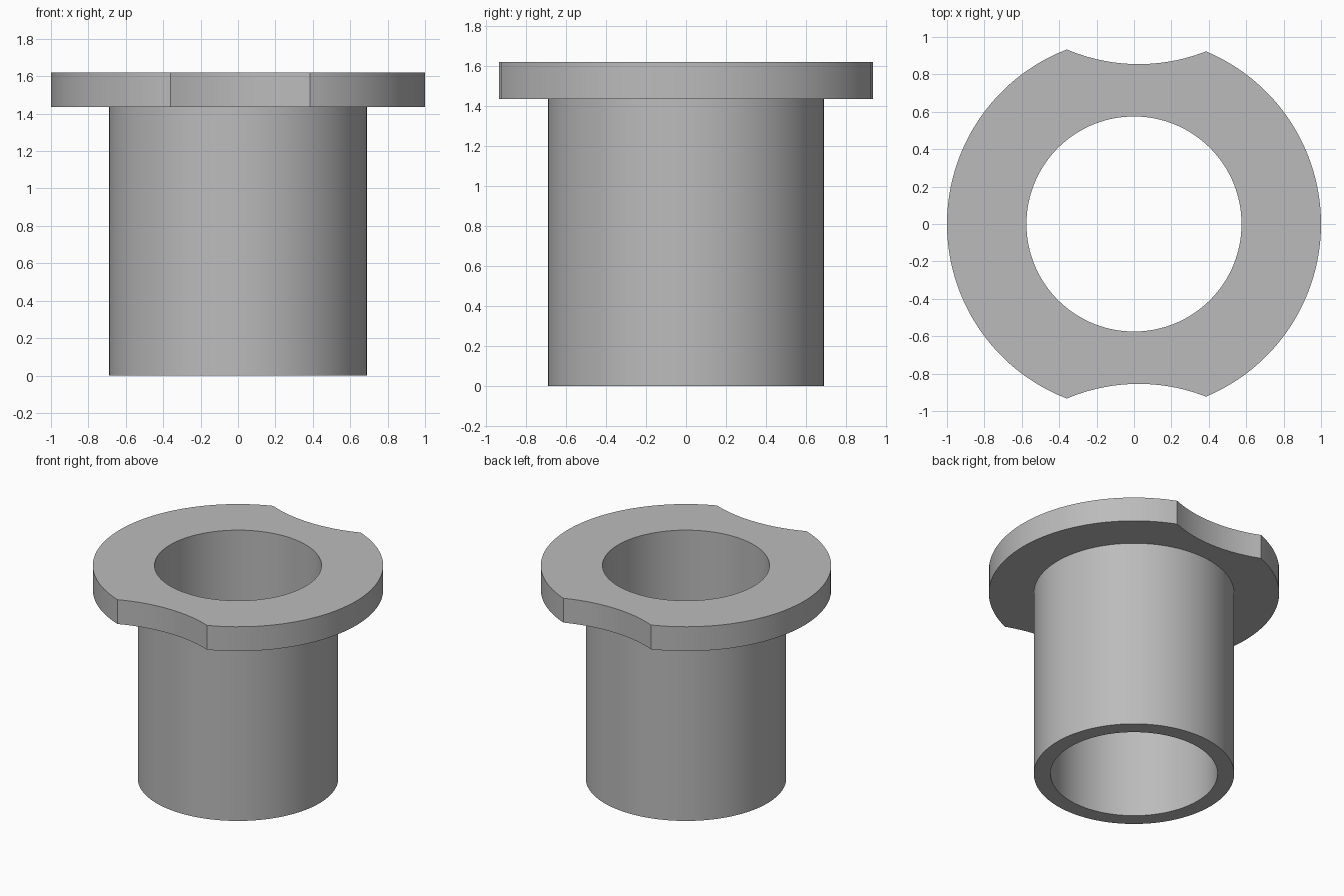
import bpy, bmesh
from math import sin, cos, acos, sqrt, pi, radians

cube = bpy.data.objects.get("Cube")
if cube:
    bpy.data.objects.remove(cube, do_unlink=True)

# Main dimensions
BORE, TUBE, RIM = 0.575, 0.69, 1.0
UNDERSIDE, TOP = 1.435, 1.62
NOTCH_DIST, NOTCH_R, NOTCH_AXIS = 1.842, 0.987, radians(89.2)
NOTCH_HALF = acos((NOTCH_DIST**2 + RIM**2 - NOTCH_R**2) / (2 * NOTCH_DIST * RIM))


def rim_radius(angle):
    """Flange radius: round, with a concave scallop around the notch axis."""
    d = abs(angle) - NOTCH_AXIS
    if abs(d) >= NOTCH_HALF - 1e-6:
        return RIM
    return NOTCH_DIST * cos(d) - sqrt(NOTCH_R**2 - (NOTCH_DIST * sin(d))**2)


def span(start, end, steps):
    return [start + (end - start) * i / steps for i in range(steps)]


# Angles of one half, with exact stops at the notch corners, then mirrored
first, last = NOTCH_AXIS - NOTCH_HALF, NOTCH_AXIS + NOTCH_HALF
half = span(0, first, 24) + span(first, last, 16) + span(last, pi, 24)
angles = half + [pi] + [-a for a in reversed(half[1:])]

# Sweep the bushing section around the axis
bm = bmesh.new()
rings = []
for a in angles:
    rim = rim_radius(a)
    section = [(BORE, 0), (TUBE, 0), (TUBE, UNDERSIDE),
               (rim, UNDERSIDE), (rim, TOP), (BORE, TOP)]
    rings.append([bm.verts.new((r * cos(a), r * sin(a), z)) for r, z in section])
for i, ring in enumerate(rings):
    after = rings[(i + 1) % len(rings)]
    for j in range(len(ring)):
        k = (j + 1) % len(ring)
        bm.faces.new((ring[j], after[j], after[k], ring[k]))
bmesh.ops.recalc_face_normals(bm, faces=bm.faces)

mesh = bpy.data.meshes.new("flanged_bushing")
bm.to_mesh(mesh)
bm.free()
bushing = bpy.data.objects.new("flanged_bushing", mesh)
bpy.context.collection.objects.link(bushing)

# Plain grey material
grey = bpy.data.materials.new("plain_grey")
grey.use_nodes = True
colour = (0.5, 0.5, 0.5, 1)
grey.diffuse_color = colour
grey.node_tree.nodes["Principled BSDF"].inputs["Base Color"].default_value = colour
mesh.materials.append(grey)

# Smooth walls, crisp edges
bpy.ops.object.select_all(action="DESELECT")
bushing.select_set(True)
bpy.context.view_layer.objects.active = bushing
bpy.ops.object.shade_smooth_by_angle(angle=radians(30))
